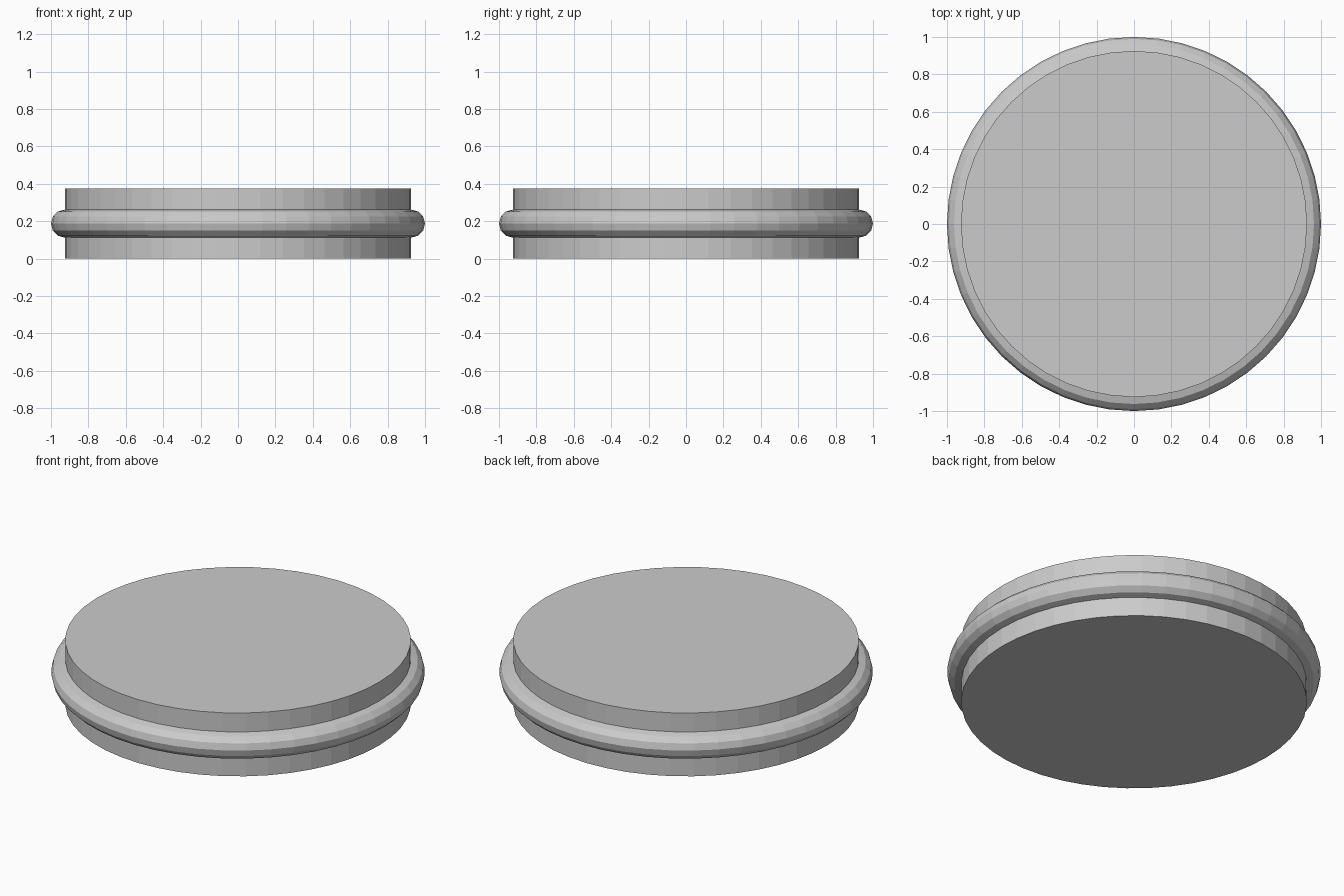
import bpy

if "Cube" in bpy.data.objects:
    bpy.data.objects.remove(bpy.data.objects["Cube"])

SEGMENTS = 48
RADIUS = 0.925
HEIGHT = 0.374
RIM = 0.075

grey = bpy.data.materials.new("plain grey")
grey.diffuse_color = (0.6, 0.6, 0.6, 1.0)
grey.use_nodes = True
grey.node_tree.nodes["Principled BSDF"].inputs["Base Color"].default_value = grey.diffuse_color


def finish(name):
    obj = bpy.context.object
    obj.name = name
    obj.data.materials.append(grey)
    bpy.ops.object.shade_flat()


# Flat round body
bpy.ops.mesh.primitive_cylinder_add(vertices=SEGMENTS, radius=RADIUS, depth=HEIGHT,
                                    location=(0, 0, HEIGHT / 2))
finish("disc_body")

# Rounded ring around the middle
bpy.ops.mesh.primitive_torus_add(major_segments=SEGMENTS, minor_segments=12,
                                 major_radius=RADIUS, minor_radius=RIM,
                                 location=(0, 0, HEIGHT / 2))
finish("rim_ring")
